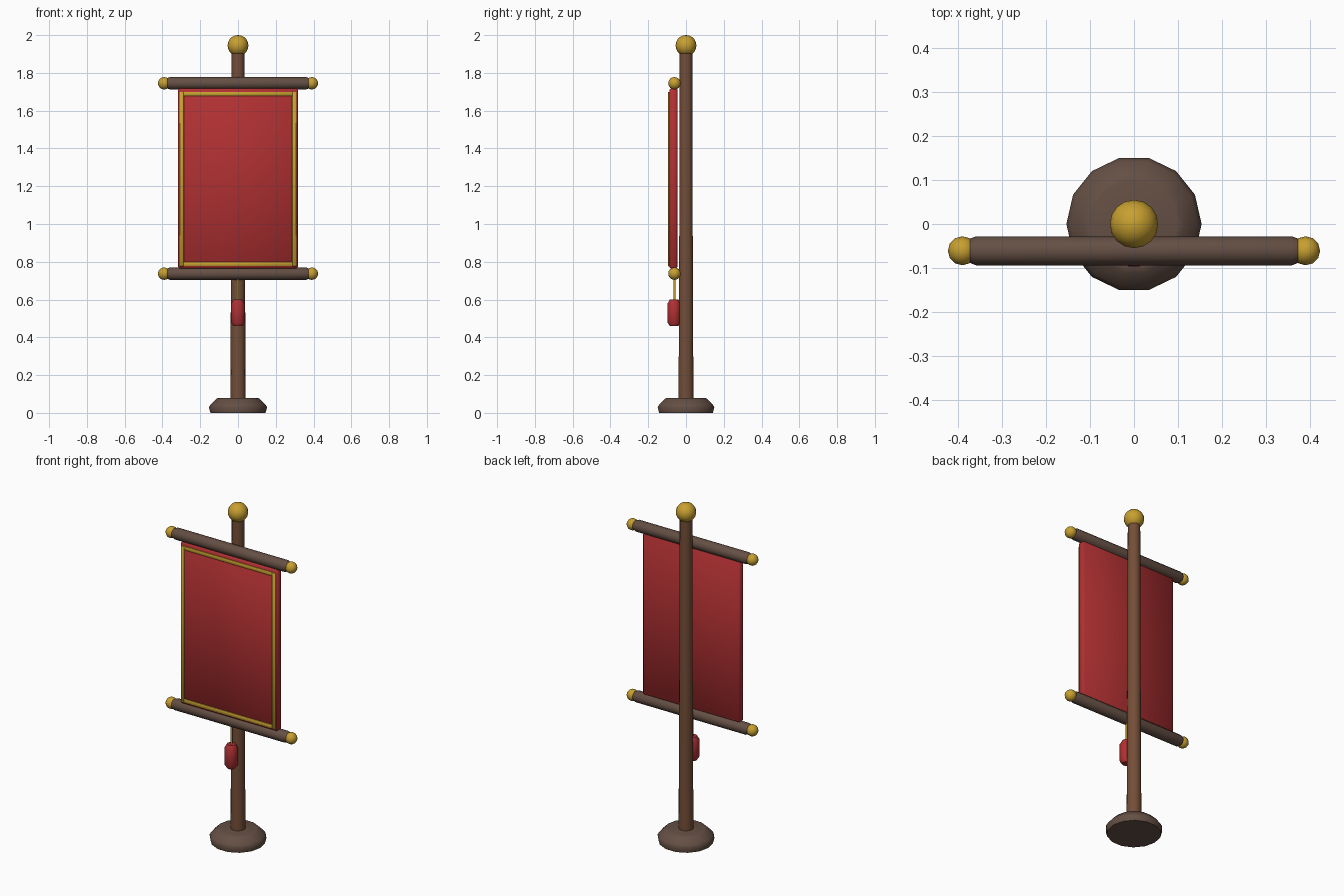
import bpy, bmesh, math
from mathutils import Matrix

if "Cube" in bpy.data.objects:
    bpy.data.objects.remove(bpy.data.objects["Cube"])


def material(name, rgb):
    m = bpy.data.materials.new(name)
    lin = [(c / 255 / 12.92) if c < 11 else ((c / 255 + 0.055) / 1.055) ** 2.4 for c in rgb]
    m.diffuse_color = (*lin, 1)
    m.use_nodes = True
    m.node_tree.nodes["Principled BSDF"].inputs["Base Color"].default_value = m.diffuse_color
    return m


POLE = material("warm wood", (116, 78, 56))
DARK = material("dark wood", (100, 79, 68))
GOLD = material("gold", (200, 160, 48))
RED = material("red cloth", (176, 48, 50))


def finish(bm, name, mat, angle=50):
    bmesh.ops.recalc_face_normals(bm, faces=bm.faces)
    me = bpy.data.meshes.new(name)
    bm.to_mesh(me)
    bm.free()
    me.materials.append(mat)
    ob = bpy.data.objects.new(name, me)
    bpy.context.collection.objects.link(ob)
    bpy.ops.object.select_all(action='DESELECT')
    ob.select_set(True)
    bpy.context.view_layer.objects.active = ob
    bpy.ops.object.shade_smooth_by_angle(angle=math.radians(angle))
    return ob


def lathe(name, profile, sides, mat, loc=(0, 0, 0), along_x=False, angle=50):
    """Turned part from (radius, height) pairs, closed by flat caps."""
    bm = bmesh.new()
    rings = [[bm.verts.new((r * math.cos(2 * math.pi * i / sides),
                            r * math.sin(2 * math.pi * i / sides), z))
              for i in range(sides)] for r, z in profile]
    for a, b in zip(rings, rings[1:]):
        for i in range(sides):
            j = (i + 1) % sides
            bm.faces.new((a[i], a[j], b[j], b[i]))
    bm.faces.new(rings[0][::-1])
    bm.faces.new(rings[-1])
    m = Matrix.Translation(loc)
    if along_x:
        m = m @ Matrix.Rotation(math.pi / 2, 4, 'Y')
    bmesh.ops.transform(bm, matrix=m, verts=bm.verts)
    return finish(bm, name, mat, angle)


def ball(name, loc, r, u, v):
    bm = bmesh.new()
    bmesh.ops.create_uvsphere(bm, u_segments=u, v_segments=v, radius=r,
                              matrix=Matrix.Translation(loc))
    return finish(bm, name, GOLD)


def box(name, lo, hi, mat, bevel):
    bm = bmesh.new()
    bmesh.ops.create_cube(bm, size=1)
    for v in bm.verts:
        v.co = [(a + b) / 2 + c * (b - a) for a, b, c in zip(lo, hi, v.co)]
    bmesh.ops.bevel(bm, geom=bm.edges[:], offset=bevel, segments=1,
                    affect='EDGES', profile=0.5)
    return finish(bm, name, mat)


# Stand and pole
lathe("base", [(0.146, 0), (0.154, 0.03), (0.145, 0.045), (0.113, 0.076), (0.10, 0.08)], 14, DARK)
lathe("pole", [(0.040, 0.001), (0.040, 0.15), (0.036, 1.09), (0.034, 1.92)], 14, POLE)
ball("pole_finial", (0, 0, 1.945), 0.055, 16, 10)

# Cross rods with end knobs
Y = -0.061
for label, z in (("upper", 1.745), ("lower", 0.737)):
    lathe(label + "_rod", [(0.027, -0.375), (0.033, -0.36), (0.033, 0.36), (0.027, 0.375)],
          12, DARK, (0, Y, z), True)
    for side, s in (("left", -1), ("right", 1)):
        ball(f"{label}_{side}_knob", (s * 0.391, Y, z), 0.033, 12, 8)

# Banner cloth
box("banner_cloth", (-0.317, -0.088, 0.765), (0.317, -0.045, 1.718), RED, 0.008)

# Gold border on the front of the cloth
for side, s in (("left", -1), ("right", 1)):
    x = s * 0.298
    box(side + "_trim", (x - 0.011, -0.094, 0.776), (x + 0.011, -0.085, 1.70), GOLD, 0.002)
for label, z in (("upper", 1.689), ("lower", 0.788)):
    box(label + "_trim", (-0.30, -0.0935, z - 0.011), (0.30, -0.085, z + 0.011), GOLD, 0.002)

# Hanging tassel
lathe("tassel_cord", [(0.006, 0.585), (0.006, 0.72)], 8, GOLD, (0, Y, 0))
lathe("tassel", [(0.024, 0.46), (0.036, 0.478), (0.036, 0.58), (0.024, 0.6)], 10, RED, (0, Y - 0.002, 0))
